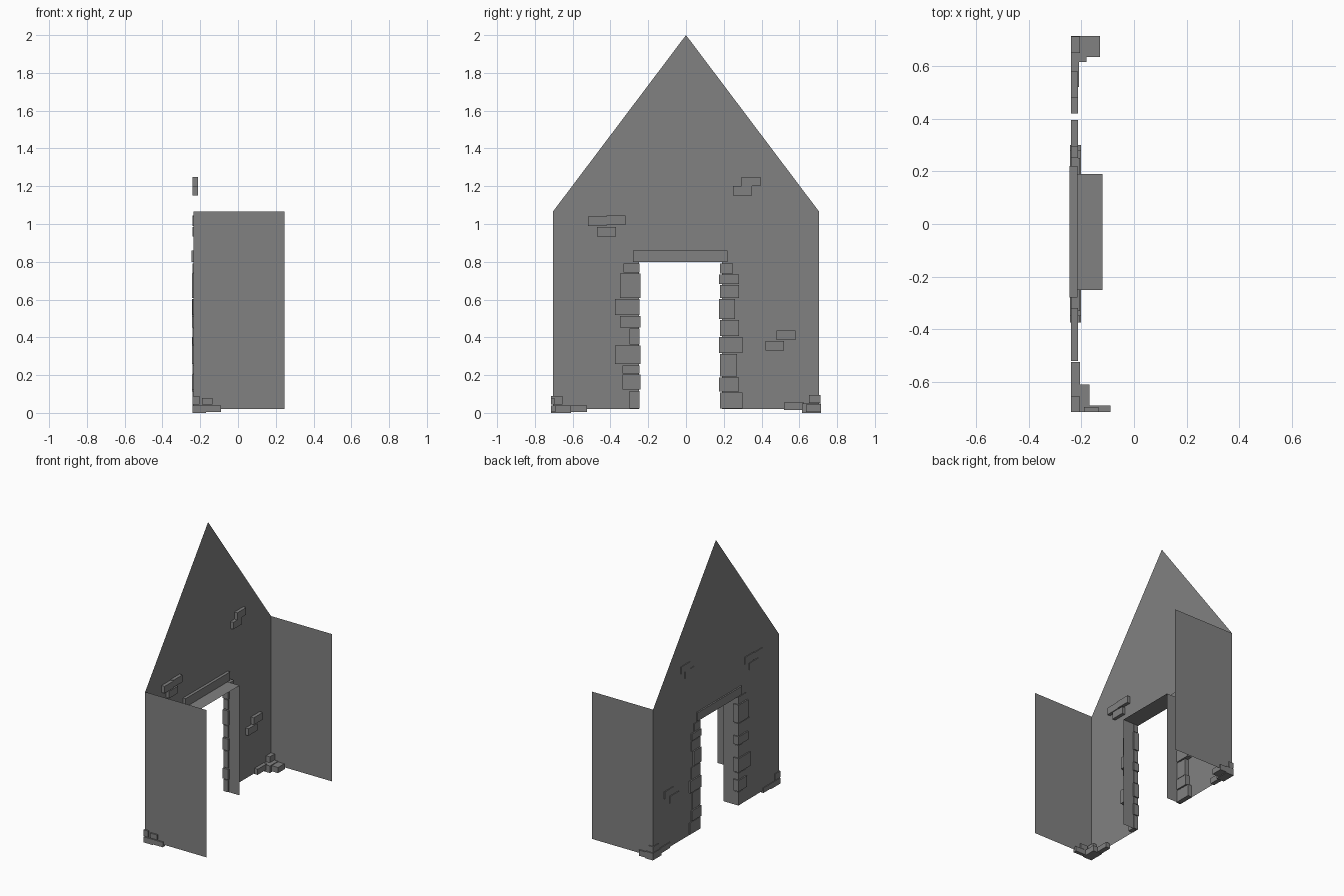
import bpy
import bmesh
from mathutils import Matrix, Vector

cube = bpy.data.objects.get("Cube")
if cube:
    bpy.data.objects.remove(cube, do_unlink=True)

stone = bpy.data.materials.new("stone grey")
stone.use_nodes = True
colour = (0.22, 0.22, 0.22, 1)
stone.diffuse_color = colour
stone.node_tree.nodes["Principled BSDF"].inputs["Base Color"].default_value = colour

WALL_X, FRONT_X = -0.235, 0.245
HALF, BASE, EAVE, PEAK = 0.705, 0.02, 1.065, 2.0
DOOR_A, DOOR_B, DOOR_TOP = -0.25, 0.19, 0.8
REVEAL_X = -0.12


def finish(name, bm):
    mesh = bpy.data.meshes.new(name)
    bm.to_mesh(mesh)
    bm.free()
    mesh.materials.append(stone)
    obj = bpy.data.objects.new(name, mesh)
    bpy.context.collection.objects.link(obj)


def sheet(name, points):
    bm = bmesh.new()
    bm.faces.new([bm.verts.new(p) for p in points])
    finish(name, bm)


def blocks(name, boxes):
    """Boxes given as x, y and z ranges."""
    bm = bmesh.new()
    for x0, x1, y0, y1, z0, z1 in boxes:
        size = Vector((x1 - x0, y1 - y0, z1 - z0))
        mid = Vector((x0 + x1, y0 + y1, z0 + z1)) / 2
        bmesh.ops.create_cube(bm, size=1, matrix=Matrix.Translation(mid) @ Matrix.Diagonal(size).to_4x4())
    finish(name, bm)


# Gable wall with the doorway notch
outline = [(-HALF, BASE), (DOOR_A, BASE), (DOOR_A, DOOR_TOP), (DOOR_B, DOOR_TOP),
           (DOOR_B, BASE), (HALF, BASE), (HALF, EAVE), (0, PEAK), (-HALF, EAVE)]
sheet("gable_wall", [(WALL_X, y, z) for y, z in outline])

# Side walls
for name, y in (("front_side_wall", -HALF), ("back_side_wall", HALF)):
    sheet(name, [(WALL_X, y, BASE), (FRONT_X, y, BASE), (FRONT_X, y, EAVE), (WALL_X, y, EAVE)])

# Door reveal: two jambs and a head
for name, y in (("front_jamb", DOOR_A), ("back_jamb", DOOR_B)):
    sheet(name, [(WALL_X, y, BASE), (REVEAL_X, y, BASE), (REVEAL_X, y, DOOR_TOP), (WALL_X, y, DOOR_TOP)])
sheet("door_head", [(WALL_X, DOOR_A, DOOR_TOP), (REVEAL_X, DOOR_A, DOOR_TOP),
                    (REVEAL_X, DOOR_B, DOOR_TOP), (WALL_X, DOOR_B, DOOR_TOP)])
blocks("door_lintel", [(-0.245, -0.215, -0.28, 0.22, DOOR_TOP, 0.86)])


# Quoin stones stacked beside the door
def quoins(name, inner, levels, outers):
    boxes = []
    for i, outer in enumerate(outers):
        shift = 0.004 * (i % 2)
        edge = inner + (shift if inner < 0 else -shift)
        boxes.append((-0.24 - shift, -0.205 + shift, min(edge, outer), max(edge, outer),
                      levels[i] + 0.003, levels[i + 1] - 0.003))
    blocks(name, boxes)


quoins("front_door_quoins", -0.246,
       [0.02, 0.12, 0.205, 0.255, 0.36, 0.45, 0.515, 0.605, 0.74, 0.795],
       [-0.30, -0.335, -0.335, -0.375, -0.3, -0.35, -0.375, -0.35, -0.33])
quoins("back_door_quoins", 0.18,
       [0.02, 0.11, 0.19, 0.315, 0.405, 0.495, 0.605, 0.68, 0.735, 0.795],
       [0.3, 0.28, 0.27, 0.3, 0.28, 0.26, 0.28, 0.28, 0.25])

# Loose brick clusters through the wall
for name, spots in (("upper_front_bricks", [(-0.52, 0.99), (-0.42, 0.995), (-0.47, 0.935)]),
                    ("upper_back_bricks", [(0.25, 1.15), (0.295, 1.2)]),
                    ("lower_back_bricks", [(0.42, 0.33), (0.48, 0.385)])):
    blocks(name, [(-0.24, -0.212, y, y + 0.1, z, z + 0.05) for y, z in spots])

# Corner footing stones
blocks("front_corner_stones", [
    (-0.24, -0.17, -0.715, -0.61, 0, 0.04),
    (-0.24, -0.205, -0.63, -0.525, 0.005, 0.04),
    (-0.24, -0.205, -0.715, -0.655, 0.045, 0.09),
    (-0.17, -0.09, -0.715, -0.69, 0.005, 0.04),
    (-0.19, -0.135, -0.715, -0.695, 0.045, 0.08)])
blocks("back_corner_stones", [
    (-0.24, -0.18, 0.615, 0.715, 0, 0.05),
    (-0.24, -0.21, 0.52, 0.625, 0.015, 0.055),
    (-0.18, -0.13, 0.635, 0.715, 0.005, 0.045),
    (-0.24, -0.205, 0.65, 0.712, 0.053, 0.095)])
